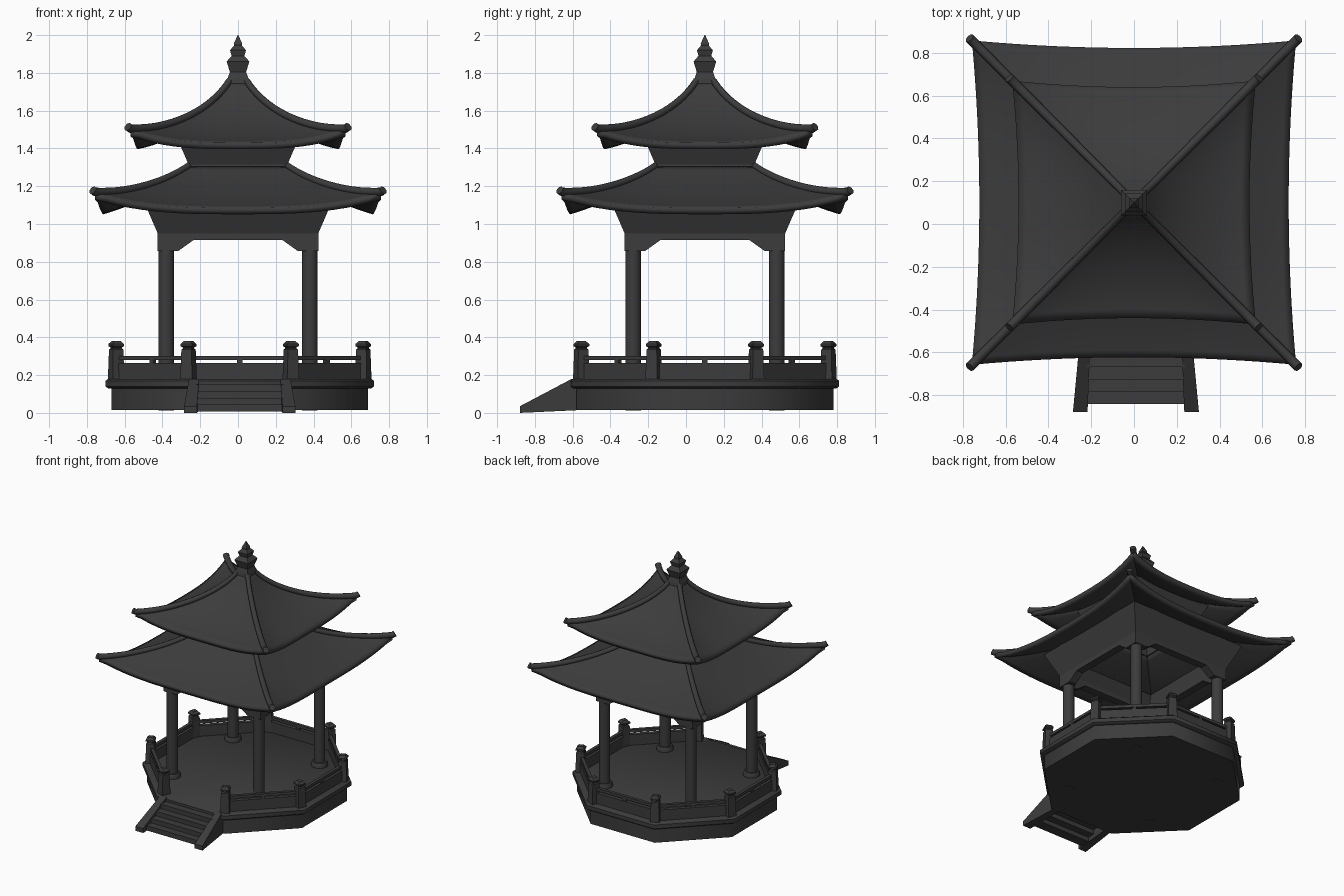
import bpy, bmesh
from math import pi, cos, sin, radians
from mathutils import Matrix, Vector
from mathutils.geometry import interpolate_bezier

if "Cube" in bpy.data.objects:
    bpy.data.objects.remove(bpy.data.objects["Cube"])

CENTRE_Y = 0.1
FLOOR = 0.18
BASE_X = 0.009  # the platform sits slightly off the roof's axis

stone = bpy.data.materials.new("dark_grey")
stone.use_nodes = True
grey = (0.045, 0.045, 0.045, 1)
stone.diffuse_color = grey
stone.node_tree.nodes["Principled BSDF"].inputs["Base Color"].default_value = grey


def finish(ob, smooth, x=0):
    """Place the part on its axis and shade it; smooth is an angle in degrees."""
    ob.location = (x, CENTRE_Y, 0)
    if not ob.data.materials:
        ob.data.materials.append(stone)
    bpy.ops.object.select_all(action="DESELECT")
    ob.select_set(True)
    bpy.context.view_layer.objects.active = ob
    if smooth:
        bpy.ops.object.shade_smooth_by_angle(angle=radians(smooth))
    return ob


def make(name, bm, smooth=0, recalc=True, x=0):
    if recalc:
        bmesh.ops.recalc_face_normals(bm, faces=bm.faces)
    mesh = bpy.data.meshes.new(name)
    bm.to_mesh(mesh)
    bm.free()
    ob = bpy.data.objects.new(name, mesh)
    bpy.context.collection.objects.link(ob)
    return finish(ob, smooth, x)


def rings(bm, profile, sides, at=(0, 0), turn=0, tube=False):
    """Stack regular polygons given as (apothem, z); a tube closes on itself."""
    loops = []
    for apothem, z in profile:
        r = apothem / cos(pi / sides)
        angles = [turn + (2 * k + 1) * pi / sides for k in range(sides)]
        loops.append([bm.verts.new((at[0] + r * cos(a), at[1] + r * sin(a), z)) for a in angles])
    pairs = list(zip(loops, loops[1:]))
    if tube:
        pairs.append((loops[-1], loops[0]))
    else:
        bm.faces.new(loops[0])
        bm.faces.new(loops[-1])
    for low, high in pairs:
        for k in range(sides):
            j = (k + 1) % sides
            bm.faces.new((low[k], low[j], high[j], high[k]))


def box(bm, centre, size, turn=0):
    frame = Matrix.Rotation(turn, 4, "Z") @ Matrix.Translation(centre)
    bmesh.ops.create_cube(bm, size=1, matrix=frame @ Matrix.Diagonal((*size, 1)))


def extrude_outline(bm, outline, near, far):
    """Solid between two placements of a 2D outline."""
    a = [bm.verts.new(near(u, v)) for u, v in outline]
    b = [bm.verts.new(far(u, v)) for u, v in outline]
    bm.faces.new(a)
    bm.faces.new(b)
    for k in range(len(a)):
        j = (k + 1) % len(a)
        bm.faces.new((a[k], a[j], b[j], b[k]))


# Octagonal platform with a projecting rim
bm = bmesh.new()
rings(bm, [(0.68, 0.015), (0.68, 0.13), (0.697, 0.13), (0.71, 0.14),
           (0.71, 0.17), (0.697, FLOOR)], 8)
make("platform", bm, smooth=50, x=BASE_X)

# Balustrade on every side but the front
panels, rails = bmesh.new(), bmesh.new()
for k in range(1, 8):
    turn = k * pi / 4
    box(panels, (0, -0.65, 0.222), (0.535, 0.03, 0.085), turn)
    box(rails, (0, -0.65, 0.291), (0.535, 0.025, 0.022), turn)
    box(rails, (0, -0.65, 0.27), (0.03, 0.02, 0.03), turn)
make("balustrade_panels", panels, x=BASE_X)
make("balustrade_rails", rails, x=BASE_X)

# Posts with knobs at the eight corners
bm = bmesh.new()
for k in range(8):
    a = (2 * k + 1) * pi / 8
    r = 0.654 / cos(pi / 8)
    rings(bm, [(0.034, FLOOR - 0.01), (0.029, 0.335), (0.023, 0.342), (0.023, 0.347),
               (0.032, 0.353), (0.032, 0.364), (0.018, 0.381)],
          4, (r * cos(a), r * sin(a)), a)
make("balustrade_posts", bm, x=BASE_X)

# Open stair treads and splayed side walls
bm = bmesh.new()
for k in range(4):
    front, top = -0.942 + k * 0.058, 0.045 + k * 0.035
    box(bm, (0, front + 0.04, top - 0.019), (0.46, 0.08, 0.038))
make("stair_treads", bm, x=BASE_X)

bm = bmesh.new()
wall = [(-0.98, 0), (-0.98, 0.035), (-0.705, FLOOR), (-0.66, FLOOR), (-0.66, 0.015)]
for side in (-1, 1):
    extrude_outline(bm, wall,
                    lambda y, z: (side * (0.215 - 0.04 * (y + 0.7)), y, z),
                    lambda y, z: (side * (0.268 - 0.095 * (y + 0.7)), y, z))
make("stair_side_walls", bm, x=BASE_X)

# Four round columns on footings that run down through the platform
bm = bmesh.new()
for x in (-0.38, 0.38):
    for y in (-0.38, 0.38):
        rings(bm, [(0.041, 0.012), (0.041, 0.17), (0.06, 0.17), (0.06, 0.2), (0.052, 0.215),
                   (0.041, 0.215), (0.041, 0.88)], 20, (x, y))
make("columns", bm, smooth=35)

# Beams with bracketed ends
bm = bmesh.new()
half = [(0.425, 0.95), (0.425, 0.858), (0.315, 0.858), (0.235, 0.915)]
beam = half + [(-x, z) for x, z in reversed(half)]
for k in range(4):
    spin = Matrix.Rotation(k * pi / 2, 3, "Z")
    extrude_outline(bm, beam,
                    lambda x, z: spin @ Vector((x, -0.425, z)),
                    lambda x, z: spin @ Vector((x * 0.86 if abs(x) > 0.4 else x, -0.365, z)))
make("beams", bm)

# Flared collars carrying each roof
bm = bmesh.new()
rings(bm, [(0.425, 0.95), (0.505, 1.135), (0.46, 1.14), (0.365, 0.95)], 4, tube=True)
make("lower_collar", bm)
bm = bmesh.new()
rings(bm, [(0.262, 1.28), (0.262, 1.315), (0.335, 1.485), (0.3, 1.49), (0.235, 1.315),
           (0.235, 1.28)], 4, tube=True)
make("upper_collar", bm)


def roof(name, handles, bow, sag, tip):
    """Square roof whose corners sweep up and out, with a rolled ridge on each hip."""
    steps, columns = 14, 24
    curve = interpolate_bezier(*[Vector((h, 0, z)) for h, z in handles], steps + 1)
    bm = bmesh.new()
    for k in range(4):
        spin = Matrix.Rotation(k * pi / 2, 3, "Z")
        grid = []
        for i, p in enumerate(curve):
            t2 = (i / steps) ** 2
            row = []
            for j in range(columns + 1):
                s = 2 * j / columns - 1
                inset = bow * t2 * (1 - s * s)
                drop = sag * t2 * (1 - abs(s) ** 3)
                row.append(bm.verts.new(spin @ Vector((s * p.x, inset - p.x, p.z - drop))))
            grid.append(row)
        for a, b in zip(grid, grid[1:]):
            for j in range(columns):
                bm.faces.new((a[j], b[j], b[j + 1], a[j + 1]))
    bmesh.ops.remove_doubles(bm, verts=bm.verts, dist=0.0005)
    ob = make(name, bm, smooth=35, recalc=False)
    shell = ob.modifiers.new("thickness", "SOLIDIFY")
    shell.thickness = 0.035
    shell.offset = -1

    path = [(p.x, p.z) for p in curve] + [tip]
    data = bpy.data.curves.new(name + "_ridges", "CURVE")
    data.dimensions = "3D"
    data.bevel_depth = 0.023
    data.bevel_resolution = 2
    data.use_fill_caps = True
    data.materials.append(stone)
    for sx in (-1, 1):
        for sy in (-1, 1):
            spline = data.splines.new("POLY")
            spline.points.add(len(path) - 1)
            for i, (point, (h, z)) in enumerate(zip(spline.points, path)):
                point.co = (sx * h, sy * h, z + 0.005, 1)
                point.radius = 0.75 + 0.25 * i / steps
    ridges = bpy.data.objects.new(name + "_ridges", data)
    bpy.context.collection.objects.link(ridges)
    finish(ridges, 0)
    bpy.ops.object.convert(target="MESH")
    finish(bpy.context.object, 50)


roof("lower_roof", [(0.262, 1.305), (0.38, 1.22), (0.58, 1.155), (0.758, 1.165)],
     0.035, 0.08, (0.769, 1.174))
roof("upper_roof", [(0.045, 1.755), (0.14, 1.6), (0.36, 1.49), (0.57, 1.5)],
     0.03, 0.07, (0.583, 1.51))

# Stepped square finial
bm = bmesh.new()
rings(bm, [(0.06, 1.745), (0.055, 1.77), (0.043, 1.805), (0.06, 1.86),
           (0.034, 1.89), (0.042, 1.92), (0.021, 1.945), (0.022, 1.955), (0.002, 2.0)], 4)
make("finial", bm)
